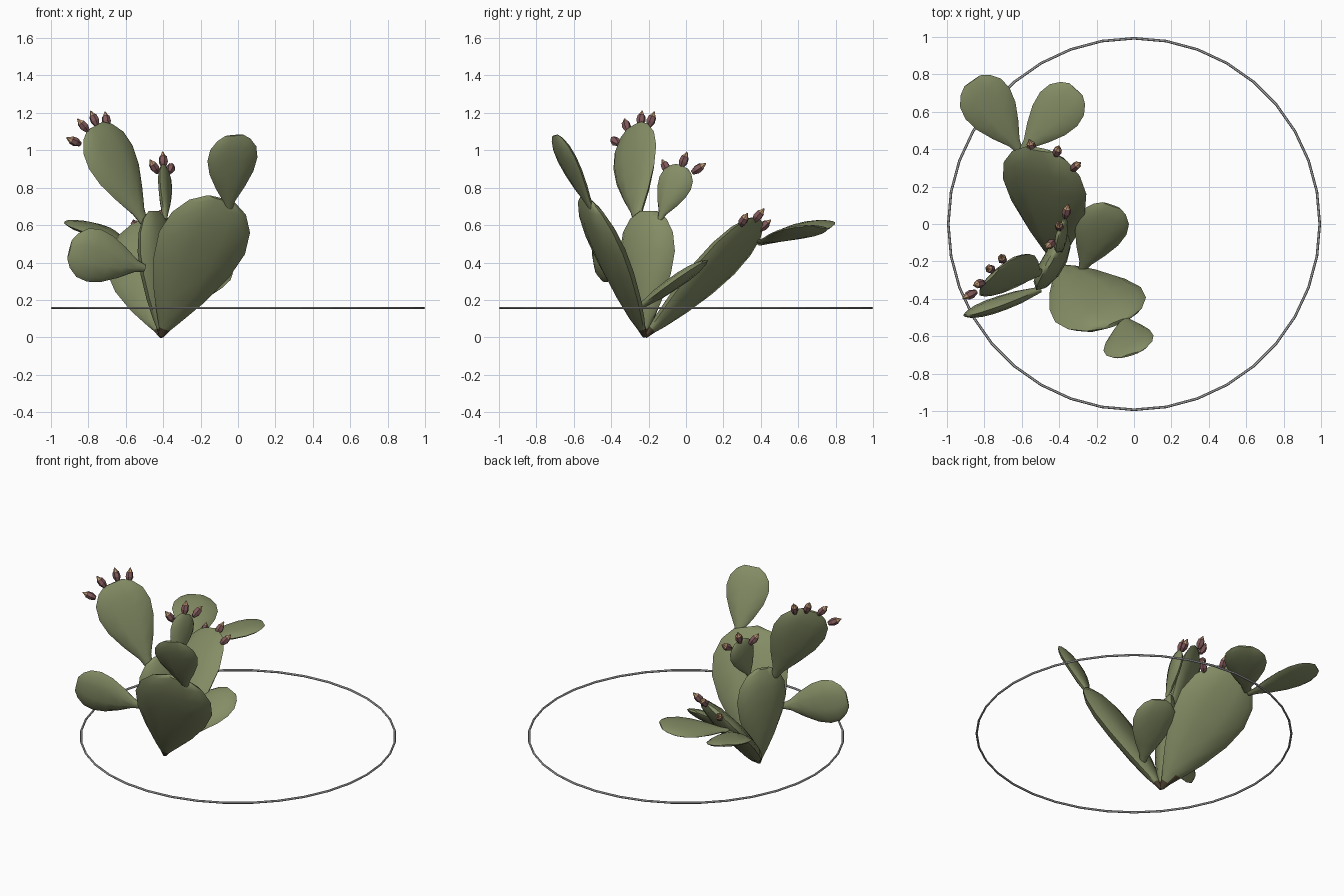
import bpy, bmesh, math
from mathutils import Vector as V

if "Cube" in bpy.data.objects:
    bpy.data.objects.remove(bpy.data.objects["Cube"])


def material(name, rgb):
    m = bpy.data.materials.new(name)
    m.diffuse_color = (*rgb, 1)
    m.use_nodes = True
    m.node_tree.nodes["Principled BSDF"].inputs["Base Color"].default_value = m.diffuse_color
    return m


GREEN = material("cactus_green", (0.23, 0.265, 0.13))
BROWN = material("root_brown", (0.075, 0.055, 0.03))
PURPLE = material("fruit_purple", (0.22, 0.10, 0.105))
TAN = material("fruit_tip_tan", (0.52, 0.31, 0.18))
GREY = material("ring_grey", (0.5, 0.5, 0.5))

# (position along pad, relative width, relative thickness)
BIG = [(0, .05, .2), (.06, .14, .35), (.14, .3, .6), (.3, .6, .85), (.5, .88, 1), (.68, 1, 1),
       (.83, .91, .85), (.94, .66, .55), (1, .32, .2)]
SMALL = [(0, .13, .4), (.12, .24, .6), (.3, .58, .9), (.5, .88, 1), (.68, 1, 1),
         (.83, .92, .85), (.94, .66, .55), (1, .36, .2)]


def loft(name, base, axis, wide, thin, rings, sides, mats, pick, smooth=True):
    """Closed body made of elliptical rings along an axis."""
    bm = bmesh.new()
    loops = []
    for s, w, t in rings:
        loops.append([bm.verts.new(base + axis * s
                                   + wide * w * math.cos(a * math.tau / sides)
                                   + thin * t * math.sin(a * math.tau / sides))
                      for a in range(sides)])
    for lo, hi in zip(loops, loops[1:]):
        for i in range(sides):
            j = (i + 1) % sides
            bm.faces.new((lo[i], lo[j], hi[j], hi[i]))
    bm.faces.new(loops[0][::-1])
    bm.faces.new(loops[-1])
    bmesh.ops.recalc_face_normals(bm, faces=bm.faces)
    for f in bm.faces:
        c = f.calc_center_median()
        f.material_index = pick((c - base).dot(axis) / axis.length_squared, c)
    me = bpy.data.meshes.new(name)
    bm.to_mesh(me)
    bm.free()
    for m in mats:
        me.materials.append(m)
    ob = bpy.data.objects.new(name, me)
    bpy.context.collection.objects.link(ob)
    if smooth:
        bpy.context.view_layer.objects.active = ob
        ob.select_set(True)
        bpy.ops.object.shade_smooth_by_angle(angle=math.radians(50))
        ob.select_set(False)


FRUIT = [(0, .5, .5), (.35, 1, 1), (.68, .85, .85), (.74, .6, .6), (1, .12, .12)]


def pad(name, base, tip, across, width, thick, rings, fruits=()):
    base, tip = V(base), V(tip)
    axis = tip - base
    d = axis.normalized()
    w = V(across)
    w = (w - d * w.dot(d)).normalized()
    n = d.cross(w)
    loft(name, base, axis, w * width / 2, n * thick / 2, rings, 10, [GREEN, BROWN],
         lambda s, c: 1 if c.z < .045 else 0)
    # fruits radiate from the pad's upper middle
    for i, p in enumerate(fruits):
        p = V(p)
        f = (p - (base + axis * .65)).normalized()
        u = f.orthogonal().normalized()
        v = f.cross(u)
        loft(f"{name}_fruit_{i + 1}", p - f * .045, f * .09, u * .025, v * .025,
             FRUIT, 6, [PURPLE, TAN], lambda s, c: 1 if s > .7 else 0, False)


ROOT = (-.41, -.22, .005)

# main pads from the root
pad("front_pad", ROOT, (-.09, -.53, .74), (.44, .17, -.1), .51, .12, BIG)
pad("middle_pad", ROOT, (-.45, -.20, .675), (.5, .86, 0), .34, .12, BIG)
pad("back_pad", ROOT, (-.51, .40, .62), (.44, -.08, .155), .48, .12, BIG,
    [(-.55, .42, .60), (-.41, .39, .655), (-.31, .31, .63)])

# smaller pads growing from the main ones
pad("front_upper_pad", (-.05, -.50, .68), (-.02, -.70, 1.08), (.26, .09, 0), .28, .06, SMALL)
pad("middle_small_pad", (-.39, -.14, .63), (-.39, -.02, .915), (.06, .18, -.08), .19, .055, SMALL,
    [(-.45, -.11, .915), (-.40, -.01, .95), (-.36, .07, .905)])
pad("middle_tall_pad", (-.50, -.26, .61), (-.765, -.28, 1.13), (.23, .22, .11), .35, .08, SMALL,
    [(-.88, -.38, 1.05), (-.83, -.32, 1.135), (-.77, -.24, 1.17), (-.705, -.185, 1.165)])
pad("side_pad", (-.50, -.35, .37), (-.90, -.49, .47), (.07, 0, .26), .29, .08, SMALL)
pad("back_left_pad", (-.61, .39, .50), (-.865, .765, .62), (.27, .16, -.03), .29, .05, SMALL)
pad("back_right_pad", (-.60, .39, .51), (-.31, .72, .59), (.17, -.15, .02), .27, .05, SMALL)
pad("inner_pad", (-.28, -.25, .16), (-.12, .10, .405), (.27, -.09, -.04), .28, .07, SMALL)

# thin ring around the plant
bpy.ops.mesh.primitive_torus_add(major_radius=.993, minor_radius=.007, major_segments=36,
                                 minor_segments=6, location=(0, 0, .157))
ring = bpy.context.object
ring.name = "ring"
ring.data.materials.append(GREY)
